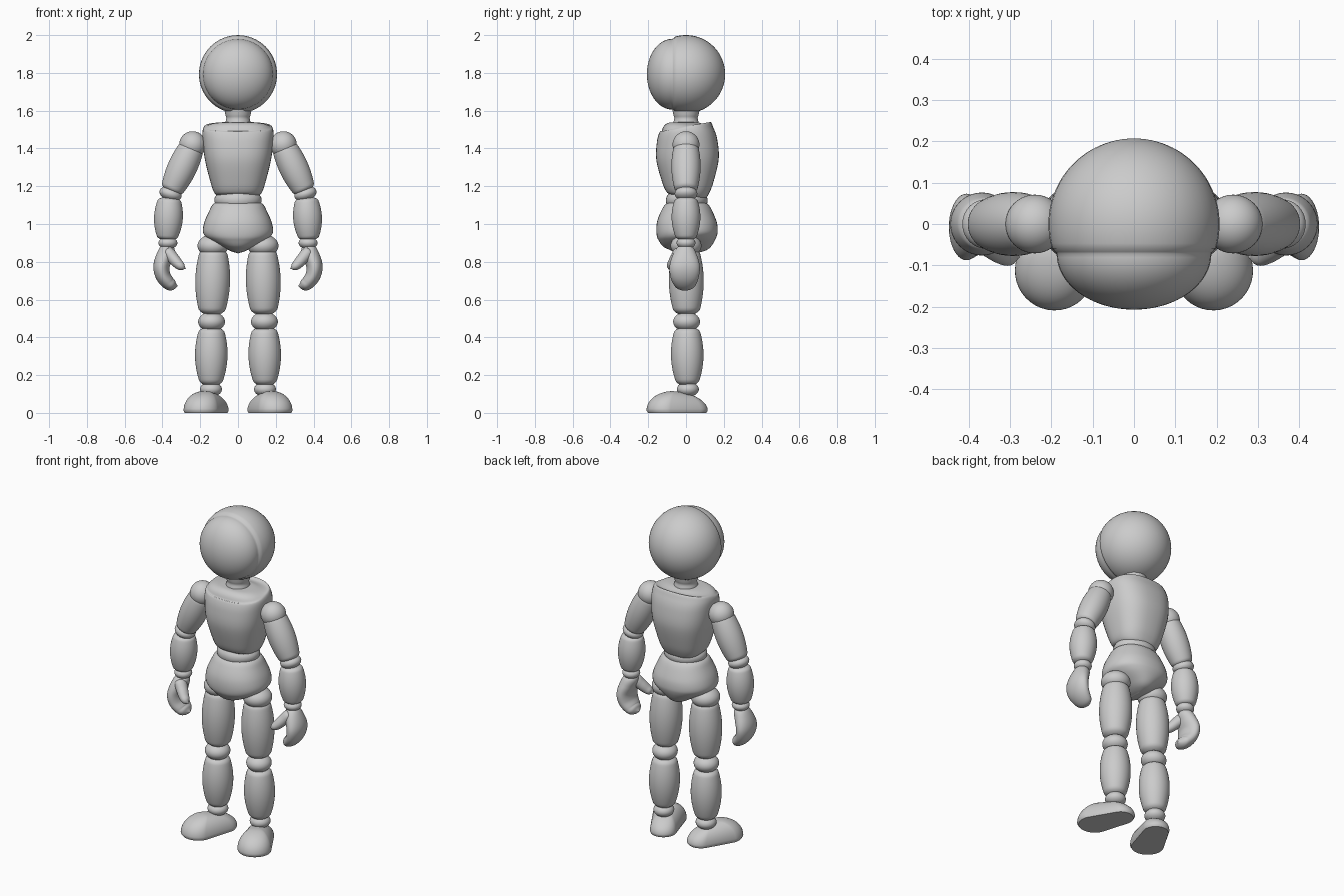
import bpy, bmesh, math
from mathutils import Vector

if "Cube" in bpy.data.objects:
    bpy.data.objects.remove(bpy.data.objects["Cube"], do_unlink=True)

grey = bpy.data.materials.new("plain grey")
grey.use_nodes = True
COLOUR = (0.6, 0.6, 0.6, 1)
grey.diffuse_color = COLOUR
grey.node_tree.nodes["Principled BSDF"].inputs["Base Color"].default_value = COLOUR
SIDES = 40


def make_object(name, rings, paired=False, sharp=60):
    """Skin a list of closed rings, cap both ends and shade smoothly."""
    bm = bmesh.new()
    loops = [[bm.verts.new(p) for p in ring] for ring in rings]
    n = len(loops[0])
    for a, b in zip(loops, loops[1:]):
        for i in range(n):
            j = (i + 1) % n
            bm.faces.new((a[i], a[j], b[j], b[i]))
    bm.faces.new(loops[0][::-1])
    bm.faces.new(loops[-1])
    bmesh.ops.recalc_face_normals(bm, faces=bm.faces)
    mesh = bpy.data.meshes.new(name)
    bm.to_mesh(mesh)
    bm.free()
    mesh.materials.append(grey)
    obj = bpy.data.objects.new(name, mesh)
    bpy.context.collection.objects.link(obj)
    if paired:
        obj.modifiers.new("Mirror", 'MIRROR')
    bpy.ops.object.select_all(action='DESELECT')
    obj.select_set(True)
    bpy.context.view_layer.objects.active = obj
    bpy.ops.object.shade_smooth_by_angle(angle=math.radians(sharp))
    return obj


def oval(centre, u, v, ru, rv, power=2):
    """Superellipse ring around a centre."""
    ring = []
    for i in range(SIDES):
        a = math.tau * i / SIDES
        c, s = math.cos(a), math.sin(a)
        c = math.copysign(abs(c) ** (2 / power), c)
        s = math.copysign(abs(s) ** (2 / power), s)
        ring.append(centre + u * (ru * c) + v * (rv * s))
    return ring


def smooth_rows(rows, steps=6):
    """Catmull-Rom interpolation of equal-length rows."""
    rows = [Vector(r) for r in rows]
    ext = [rows[0] * 2 - rows[1]] + rows + [rows[-1] * 2 - rows[-2]]
    out = []
    for p, q, r, s in zip(ext, ext[1:], ext[2:], ext[3:]):
        for k in range(steps):
            t = k / steps
            out.append(q + (r - p) * t / 2 + (p - q * 2.5 + r * 2 - s / 2) * t * t
                       + ((q - r) * 1.5 + (s - p) / 2) * t ** 3)
    return out + [rows[-1]]


def sweep(name, rows, paired=False, power=2):
    """Rows are x, y, z, side radius, depth radius."""
    rows = smooth_rows(rows)
    rings = []
    for i, row in enumerate(rows):
        step = rows[min(i + 1, len(rows) - 1)] - rows[max(i - 1, 0)]
        along = Vector(step[:3]).normalized()
        u = Vector((0, 1, 0)).cross(along).normalized()
        v = along.cross(u)
        rings.append(oval(Vector(row[:3]), u, v, max(row[3], .002), max(row[4], .002), power))
    return make_object(name, rings, paired)


def barrel(name, top, bottom, r_top, r_mid, r_low, paired=True, round_end=.1):
    """Bulging limb segment with rounded ends."""
    top, bottom = Vector(top), Vector(bottom)
    along = (bottom - top).normalized()
    u = Vector((0, 1, 0)).cross(along).normalized()
    v = along.cross(u)
    ctrl = 2 * r_mid - (r_top + r_low) / 2
    rings = []
    for k in range(33):
        t = (1 - math.cos(math.pi * k / 32)) / 2
        r = r_top * (1 - t) ** 2 + 2 * ctrl * t * (1 - t) + r_low * t * t
        edge = min(t, 1 - t, round_end) / round_end
        r *= max(math.sqrt(1 - (1 - edge) ** 2), .03)
        rings.append(oval(top.lerp(bottom, t), u, v, r, r))
    return make_object(name, rings, paired)


def ball(name, centre, r, rz, tilt=0):
    """Ellipsoid joint, tilted about the depth axis."""
    u = Vector((math.cos(tilt), 0, -math.sin(tilt)))
    w = Vector((math.sin(tilt), 0, math.cos(tilt)))
    v = Vector((0, 1, 0))
    rings = []
    for k in range(25):
        a = math.pi * max(k, .1) / 24 if k < 24 else math.pi * .996
        rings.append(oval(Vector(centre) + w * (rz * math.cos(a)), u, v,
                          r * math.sin(a), r * math.sin(a)))
    return make_object(name, rings, paired=True)


# Head: round back shell with a slightly recessed face dome
R, SEAM, HEAD_Z = .207, -.06, 1.793
rim = math.sqrt(R * R - SEAM * SEAM)
face_r = rim - .011
profile = []
start = math.acos(SEAM / R)
for k in range(29):
    a = .01 + (start - .01) * k / 28
    profile.append((R * math.cos(a), R * math.sin(a)))
profile.append((SEAM - .007, rim - .008))
for k in range(25):
    a = math.pi / 2 * k / 24.2
    profile.append((SEAM - .012 - (R + SEAM - .012) * math.sin(a), face_r * math.cos(a)))
make_object("head", [oval(Vector((0, y, HEAD_Z)), Vector((1, 0, 0)), Vector((0, 0, 1)), r, r)
                     for y, r in profile])

# Trunk
sweep("neck", [(0, 0, z, r, r) for z, r in
               ((1.5, .07), (1.535, .067), (1.56, .062), (1.58, .067), (1.62, .075))])
sweep("chest", [(0, .008, 1.14, .10, .09), (0, .01, 1.165, .125, .112),
                (0, .01, 1.22, .145, .135), (0, .008, 1.34, .175, .165),
                (0, .006, 1.44, .187, .16), (0, .003, 1.5, .186, .142),
                (0, 0, 1.522, .165, .122), (0, 0, 1.537, .1, .07), (0, 0, 1.54, 0, 0)], power=2.5)
sweep("waist", [(0, .004, 1.08, .1, .09), (0, .004, 1.11, .122, .108),
                (0, .004, 1.14, .123, .108), (0, .004, 1.17, .1, .09)])
sweep("pelvis", [(0, .01, .845, 0, .03), (0, .01, .855, .035, .08), (0, .01, .88, .085, .125),
                 (0, .008, .92, .155, .152), (0, .006, .955, .185, .162),
                 (0, .004, 1.01, .178, .158), (0, .004, 1.07, .152, .135),
                 (0, .004, 1.105, .132, .112), (0, .004, 1.12, .1, .08)], power=2.2)

# Legs
ball("hip_joint", (.132, 0, .885), .082, .06)
barrel("thigh", (.13, 0, .875), (.138, .003, .515), .066, .092, .062)
ball("knee_joint", (.14, .003, .483), .071, .052)
barrel("shin", (.14, .005, .458), (.143, .008, .14), .06, .086, .052)
ball("ankle_joint", (.143, .01, .125), .058, .04)

# Arms
ball("shoulder_joint", (.24, 0, 1.42), .071, .071)
barrel("upper_arm", (.238, 0, 1.42), (.358, 0, 1.165), .062, .077, .054)
ball("elbow_joint", (.357, 0, 1.16), .06, .038, -.3)
barrel("forearm", (.362, 0, 1.145), (.375, 0, .91), .054, .076, .046)
ball("wrist_joint", (.371, 0, .9), .05, .033)

# Hands: curled mitten and separate thumb
sweep("mitten", [(.365, 0, .89, 0, 0), (.368, 0, .875, .036, .04), (.388, -.005, .83, .044, .066),
                 (.405, -.007, .775, .043, .08), (.396, -.007, .725, .04, .076),
                 (.368, -.006, .688, .036, .062), (.342, -.006, .676, .028, .045),
                 (.32, -.006, .672, 0, 0)], paired=True)
sweep("thumb", [(.385, -.02, .865, 0, 0), (.37, -.03, .85, .03, .034), (.343, -.05, .818, .031, .034),
                (.318, -.068, .79, .027, .03), (.296, -.078, .773, .02, .023),
                (.277, -.08, .764, 0, 0)], paired=True)

# Feet: flat soles turned outward, domed on top
heel, toe = Vector((.125, .04, 0)), Vector((.192, -.113, 0))
HEEL_R, TOE_R = .075, .096
aim = (toe - heel).normalized()
side = Vector((-aim.y, aim.x, 0))
middle = (heel + toe) / 2 + aim * .01
outline = []
for k in range(SIDES):
    a = math.tau * (k + .5) / SIDES
    end, r = (toe, TOE_R) if math.cos(a) > 0 else (heel, HEEL_R)
    outline.append(end + (aim * math.cos(a) + side * math.sin(a)) * r)
rings = [[middle.lerp(p, .95) for p in outline]]
for k in range(17):
    a = math.pi / 2 * k / 16.3
    ring = []
    for p in outline:
        q = middle.lerp(p, math.cos(a) ** .85)
        reach = (q - heel).dot(aim) / (toe - heel).length
        height = .083 + .02 * min(max(reach + .3, 0), 1.1)
        q.z = .012 + height * math.sin(a)
        ring.append(q)
    rings.append(ring)
make_object("foot", rings, paired=True, sharp=50)
